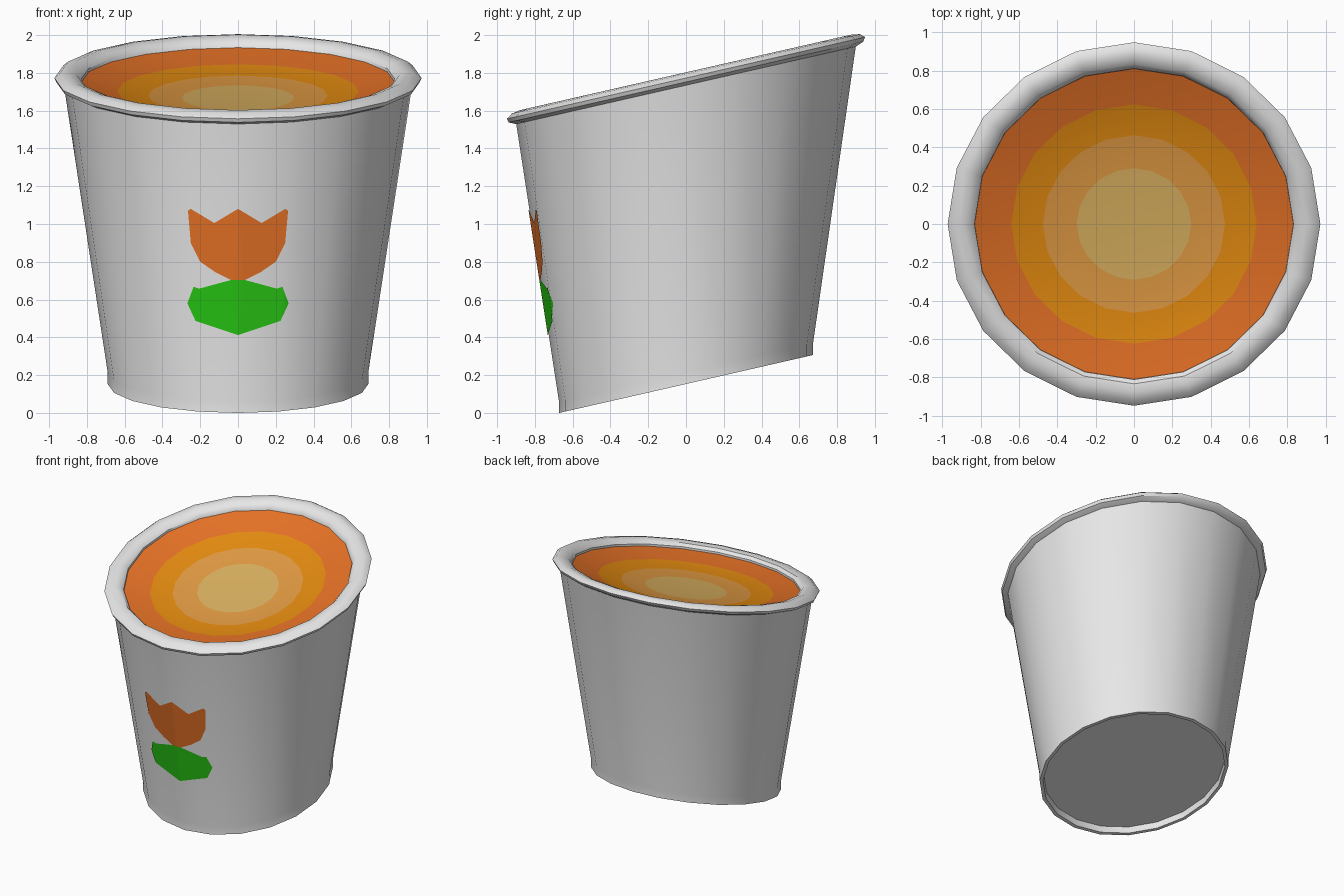
import bpy, bmesh, math
from mathutils import Vector
from mathutils.bvhtree import BVHTree

if "Cube" in bpy.data.objects:
    bpy.data.objects.remove(bpy.data.objects["Cube"])

SIDES, SQUASH, SLOPE = 20, 0.975, 0.228   # rings are circles tilted up towards the back


def mat(name, rgb):
    m = bpy.data.materials.new(name)
    lin = [(c / 255 / 12.92) if c < 11 else ((c / 255 + 0.055) / 1.055) ** 2.4 for c in rgb]
    m.diffuse_color = (*lin, 1)
    m.use_nodes = True
    m.node_tree.nodes["Principled BSDF"].inputs["Base Color"].default_value = m.diffuse_color
    return m


white = mat("off white", (234, 234, 234))
orange = mat("orange", (238, 118, 40))
amber = mat("amber", (236, 144, 17))
tan = mat("light orange", (229, 157, 68))
cream = mat("pale yellow", (222, 180, 97))
green = mat("leaf green", (40, 200, 20))


def ring_point(r, z, angle):
    y = r * math.sin(angle) * SQUASH
    return Vector((r * math.cos(angle), y, z + y * SLOPE))


def finish(name, bm, mats, smooth=True):
    me = bpy.data.meshes.new(name)
    bm.to_mesh(me)
    bm.free()
    ob = bpy.data.objects.new(name, me)
    bpy.context.collection.objects.link(ob)
    for m in mats:
        me.materials.append(m)
    if smooth:
        bpy.ops.object.select_all(action='DESELECT')
        ob.select_set(True)
        bpy.context.view_layer.objects.active = ob
        bpy.ops.object.shade_smooth_by_angle(angle=math.radians(35))
    return ob


def lathe(profile, cap=False, indices=None):
    """Spin (radius, height) pairs into tilted rings; optional end cap on the last ring."""
    bm = bmesh.new()
    rings = [[bm.verts.new(ring_point(r, z, 2 * math.pi * i / SIDES)) for i in range(SIDES)]
             for r, z in profile]
    for k, (a, b) in enumerate(zip(rings, rings[1:])):
        for i in range(SIDES):
            j = (i + 1) % SIDES
            f = bm.faces.new((a[i], a[j], b[j], b[i]))
            f.material_index = indices[k] if indices else 0
    if cap:
        f = bm.faces.new(rings[-1])
        f.material_index = indices[-1] if indices else 0
    return bm


# cup wall with straight foot and recessed bottom
FOOT, TOP = (0.69, 0.215), (0.922, 1.735)
bm = lathe([TOP, FOOT, (0.69, 0.153), (0.665, 0.153), (0.66, 0.2)], cap=True)
bmesh.ops.recalc_face_normals(bm, faces=bm.faces)
if sum(f.normal.dot(f.calc_center_median() - Vector((0, 0, 1))) for f in bm.faces) < 0:
    bmesh.ops.reverse_faces(bm, faces=bm.faces)
wall_tree = BVHTree.FromBMesh(bm)
finish("cup_wall", bm, [white])

# rolled rim
finish("rim", lathe([(0.9, 1.73), (0.925, 1.735), (0.963, 1.752), (0.972, 1.773), (0.945, 1.795),
                     (0.9, 1.803), (0.855, 1.79), (0.832, 1.765), (0.83, 1.735)]), [white])

# dished filling with four coloured bands
finish("filling", lathe([(0.835, 1.75), (0.64, 1.703), (0.475, 1.68), (0.298, 1.668)],
                        cap=True, indices=[0, 1, 2, 3]), [orange, amber, tan, cream])


def decal(name, half, m):
    """Mirror a half outline (x, z), cut at the wall's edges and lay it on the wall."""
    outline = half + [(-x, z) for x, z in reversed(half) if x > 0]
    bm = bmesh.new()
    bm.faces.new([bm.verts.new((x, 0, z)) for x, z in outline])
    bmesh.ops.triangulate(bm, faces=bm.faces[:])
    for k in (-1, 0, 1):
        a = -math.pi / 2 + k * 2 * math.pi / SIDES
        lo, hi = ring_point(*FOOT, a), ring_point(*TOP, a)
        bmesh.ops.bisect_plane(bm, geom=bm.verts[:] + bm.edges[:] + bm.faces[:],
                               plane_co=lo, plane_no=(hi - lo).cross(Vector((0, 1, 0))))
    for v in bm.verts:
        hit = wall_tree.ray_cast(Vector((v.co.x, -2, v.co.z)), Vector((0, 1, 0)))[0]
        v.co.y = hit.y - 0.005
    bm.normal_update()
    bmesh.ops.reverse_faces(bm, faces=[f for f in bm.faces if f.normal.y > 0])
    finish(name, bm, [m])


# painted flower
decal("flower_head", [(0, 1.08), (0.125, 1.005), (0.25, 1.08), (0.265, 1.07), (0.25, 0.9),
                      (0.2, 0.8), (0.12, 0.745), (0.035, 0.703)], orange)
decal("flower_stem_leaves", [(0.035, 0.704), (0.035, 0.475), (0.055, 0.48), (0.13, 0.585),
                             (0.205, 0.658), (0.235, 0.668), (0.268, 0.58), (0.225, 0.487),
                             (0, 0.412)], green)
